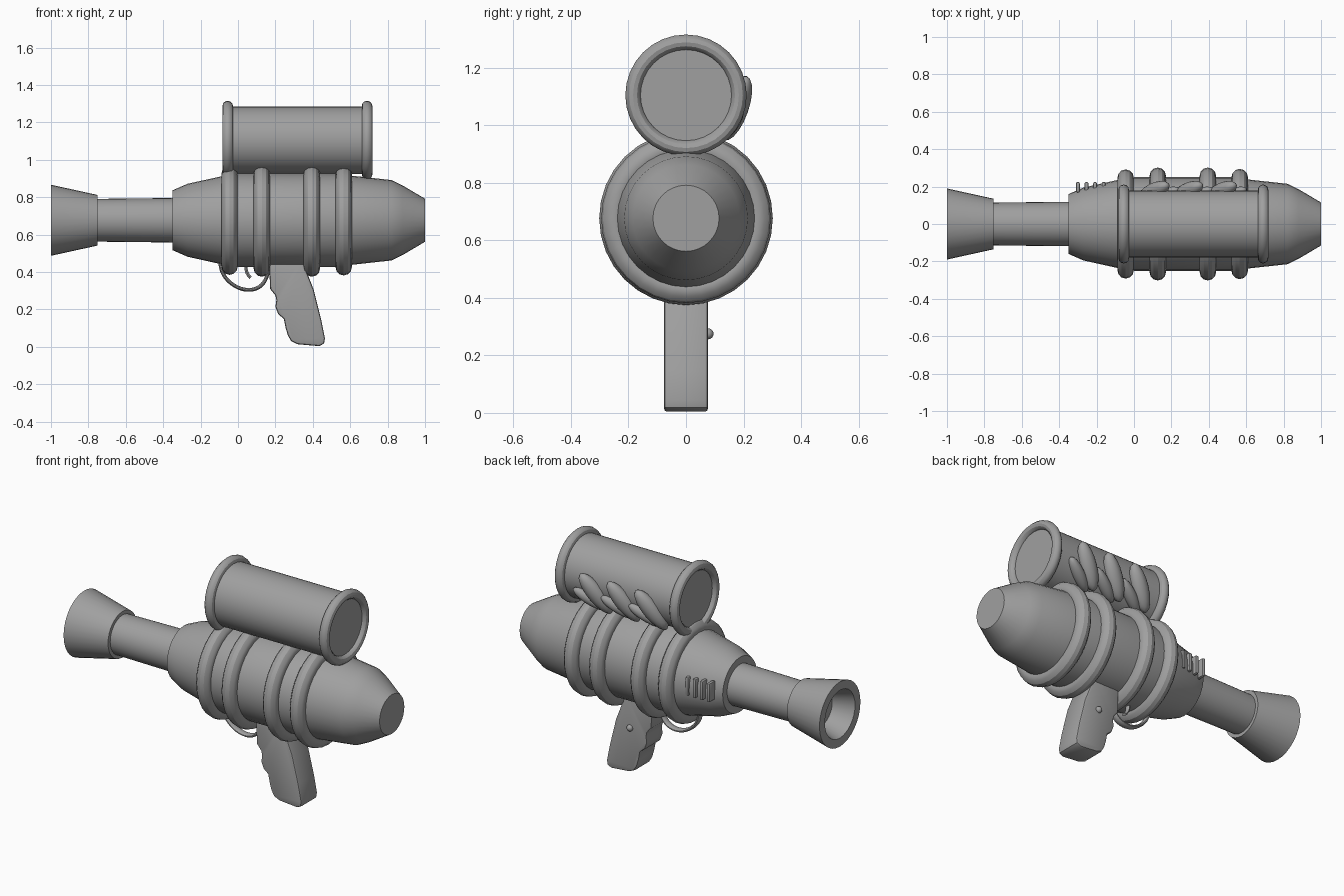
import bpy, bmesh, math
from mathutils import Vector, Matrix

if "Cube" in bpy.data.objects:
    bpy.data.objects.remove(bpy.data.objects["Cube"])

GREY = (0.35, 0.35, 0.35, 1)
mat = bpy.data.materials.new("plain grey")
mat.use_nodes = True
mat.diffuse_color = GREY
mat.node_tree.nodes["Principled BSDF"].inputs["Base Color"].default_value = GREY

BODY_Z, TANK_Z = 0.677, 1.105


def finish(ob, angle=30):
    """Apply the material and smooth shading with sharp edges kept."""
    ob.data.materials.append(mat)
    bpy.ops.object.select_all(action='DESELECT')
    ob.select_set(True)
    bpy.context.view_layer.objects.active = ob
    bpy.ops.object.shade_smooth_by_angle(angle=math.radians(angle))
    return ob


def from_bmesh(name, bm, angle=30):
    bmesh.ops.recalc_face_normals(bm, faces=bm.faces)
    mesh = bpy.data.meshes.new(name)
    bm.to_mesh(mesh)
    bm.free()
    ob = bpy.data.objects.new(name, mesh)
    bpy.context.collection.objects.link(ob)
    return finish(ob, angle)


def lathe(name, profile, z, closed=False, steps=32):
    """Spin (x, radius) points around a line along x at height z."""
    bm = bmesh.new()
    verts = [bm.verts.new((x, 0, z + r)) for x, r in profile]
    pairs = list(zip(verts, verts[1:]))
    if closed:
        pairs.append((verts[-1], verts[0]))
    edges = [bm.edges.new(p) for p in pairs]
    bmesh.ops.spin(bm, geom=verts + edges, cent=(0, 0, z), axis=(1, 0, 0),
                   angle=math.tau, steps=steps)
    bmesh.ops.remove_doubles(bm, verts=bm.verts, dist=1e-4)
    return from_bmesh(name, bm)


def ring(name, x, z, major, rx, rr):
    """Torus with an oval section around the x axis."""
    pts = [(x + rx * math.cos(a), major + rr * math.sin(a))
           for a in (math.tau * i / 12 for i in range(12))]
    return lathe(name, pts, z, closed=True)


def blob(name, start, end, width, depth):
    """Leaf-like lump lying between two (x, z) points on the tank's back."""
    def on_tank(x, z):
        dz = z - TANK_Z
        return Vector((x, math.sqrt(0.178 ** 2 - dz * dz), z))
    a, b = on_tank(*start), on_tank(*end)
    mid = on_tank((start[0] + end[0]) / 2, (start[1] + end[1]) / 2)
    along = (b - a).normalized()
    out = Vector((0, mid.y, mid.z - TANK_Z)).normalized()
    side = along.cross(out).normalized()
    out = side.cross(along)
    rot = Matrix((along, side, out)).transposed().to_4x4()
    size = Matrix.Diagonal(((b - a).length / 2, width, depth, 1))
    bm = bmesh.new()
    bmesh.ops.create_uvsphere(bm, u_segments=16, v_segments=10, radius=1,
                              matrix=Matrix.Translation(mid) @ rot @ size)
    return from_bmesh(name, bm, 60)


def ribbon(name, points, half_width, thick):
    """Smooth band following (x, z) points."""
    cu = bpy.data.curves.new(name, 'CURVE')
    cu.dimensions = '3D'
    cu.bevel_depth = thick
    cu.bevel_resolution = 3
    cu.use_fill_caps = True
    sp = cu.splines.new('NURBS')
    sp.points.add(len(points) - 1)
    for p, (x, z) in zip(sp.points, points):
        p.co = (x, 0, z, 1)
    sp.use_endpoint_u = True
    sp.order_u = 4
    sp.resolution_u = 6
    ob = bpy.data.objects.new(name, cu)
    bpy.context.collection.objects.link(ob)
    bpy.ops.object.select_all(action='DESELECT')
    ob.select_set(True)
    bpy.context.view_layer.objects.active = ob
    bpy.ops.object.convert(target='MESH')
    ob = bpy.context.object
    for v in ob.data.vertices:
        v.co.y *= half_width / thick
    return finish(ob, 50)


# Main body, barrel and hollow flared muzzle
lathe("body", [(-0.35, 0), (-0.35, 0.16), (-0.27, 0.195), (-0.08, 0.237),
               (0, 0.25), (0.55, 0.25), (0.61, 0.238), (0.82, 0.215),
               (0.88, 0.186), (1, 0.115), (1, 0)], BODY_Z)
lathe("barrel", [(-0.78, 0), (-0.78, 0.114), (-0.34, 0.119), (-0.34, 0)], BODY_Z)
lathe("muzzle", [(-0.75, 0), (-0.75, 0.135), (-1, 0.19), (-1, 0.14),
                 (-0.88, 0.1), (-0.88, 0)], BODY_Z)

# Bands around the body
for i, (x, major) in enumerate([(-0.045, 0.247), (0.127, 0.257),
                                (0.395, 0.257), (0.565, 0.25)]):
    ring(f"body_band_{i + 1}", x, BODY_Z, major, 0.044, 0.045)

# Top tank with a rim at each end
lathe("tank", [(-0.06, 0), (-0.06, 0.18), (0.695, 0.18), (0.695, 0)], TANK_Z)
for side, x in (("front", -0.055), ("rear", 0.69)):
    ring(f"tank_{side}_rim", x, TANK_Z, 0.184, 0.028, 0.027)

# Slanted lumps with small tails on the back of the tank
for i, x in enumerate((0.5, 0.32, 0.14)):
    blob(f"tank_lump_{i + 1}", (x + 0.04, 1.17), (x - 0.11, 0.95), 0.05, 0.045)
    blob(f"tank_lump_tail_{i + 1}", (x + 0.1, 1.06), (x - 0.08, 0.95), 0.035, 0.035)

# Vent fins on the back of the body
for i in range(4):
    bm = bmesh.new()
    bmesh.ops.create_cube(bm, size=1, matrix=Matrix.Translation(
        (-0.3 + 0.046 * i, 0.197, 0.7)) @ Matrix.Diagonal((0.02, 0.055, 0.11, 1)))
    bmesh.ops.bevel(bm, geom=bm.edges[:], offset=0.007, segments=2,
                    affect='EDGES', profile=0.5)
    from_bmesh(f"vent_fin_{i + 1}", bm)

# Grip with finger notches
outline = [(0.17, 0.47), (0.168, 0.4), (0.172, 0.31), (0.2, 0.275), (0.205, 0.25),
           (0.2, 0.215), (0.215, 0.175), (0.245, 0.15), (0.255, 0.1),
           (0.267, 0.06), (0.285, 0.03), (0.32, 0.014), (0.435, 0.004),
           (0.46, 0.018), (0.465, 0.045), (0.445, 0.145), (0.405, 0.305),
           (0.36, 0.42), (0.34, 0.47)]
bm = bmesh.new()
face = bm.faces.new([bm.verts.new((x, -0.077, z)) for x, z in outline])
res = bmesh.ops.extrude_face_region(bm, geom=[face])
bmesh.ops.translate(bm, vec=(0, 0.154, 0),
                    verts=[g for g in res["geom"] if isinstance(g, bmesh.types.BMVert)])
rims = [e for e in bm.edges if abs(e.verts[0].co.y - e.verts[1].co.y) < 0.01]
bmesh.ops.bevel(bm, geom=rims, offset=0.012, segments=2, affect='EDGES', profile=0.5)
from_bmesh("grip", bm, 40)

# Button on the back of the grip
bm = bmesh.new()
bmesh.ops.create_uvsphere(bm, u_segments=12, v_segments=8, radius=0.019,
                          matrix=Matrix.Translation((0.31, 0.077, 0.275)))
from_bmesh("grip_button", bm, 60)

# Trigger guard and trigger
ribbon("trigger_guard", [(-0.095, 0.46), (-0.095, 0.4), (-0.04, 0.33), (0.05, 0.295),
                         (0.14, 0.32), (0.165, 0.4), (0.17, 0.46)], 0.022, 0.01)
ribbon("trigger", [(0.05, 0.46), (0.035, 0.42), (0.045, 0.39), (0.068, 0.37)],
       0.015, 0.009)
